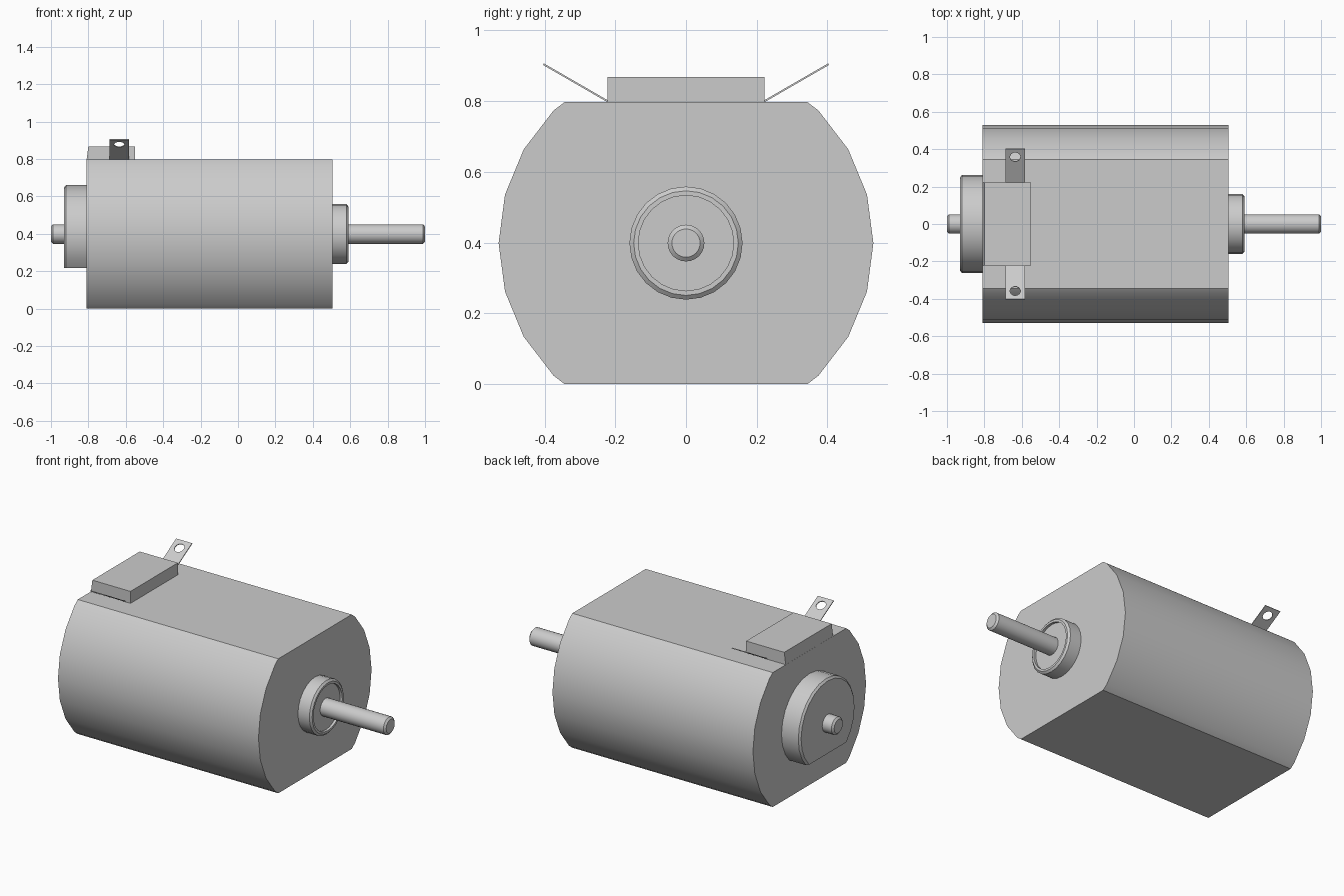
import bpy, bmesh, math
from mathutils import Vector, Matrix

cube = bpy.data.objects.get("Cube")
if cube:
    bpy.data.objects.remove(cube, do_unlink=True)

AXIS_Z = 0.3985   # height of the motor axis
TOP = 2 * AXIS_Z  # flat top of the can

metal = bpy.data.materials.new("plain_grey")
metal.use_nodes = True
GREY = (0.6, 0.6, 0.6, 1)
metal.diffuse_color = GREY
metal.node_tree.nodes["Principled BSDF"].inputs["Base Color"].default_value = GREY


def finish(name, bm):
    bmesh.ops.recalc_face_normals(bm, faces=bm.faces)
    mesh = bpy.data.meshes.new(name)
    bm.to_mesh(mesh)
    bm.free()
    mesh.materials.append(metal)
    mesh.shade_smooth()
    mesh.set_sharp_from_angle(angle=math.radians(30))
    obj = bpy.data.objects.new(name, mesh)
    bpy.context.collection.objects.link(obj)
    return obj


def lathe(name, profile, flats=(), segments=24):
    """Turn (x, radius) pairs about the motor axis; flats are z offsets to cut at."""
    bm = bmesh.new()
    rings = []
    for x, r in profile:
        angles = [2 * math.pi * i / segments for i in range(segments)]
        rings.append([bm.verts.new((x, r * math.cos(a), AXIS_Z + r * math.sin(a)))
                      for a in angles])
    for a, b in zip(rings, rings[1:]):
        for i in range(segments):
            j = (i + 1) % segments
            bm.faces.new((a[i], a[j], b[j], b[i]))
    bm.faces.new(rings[0])
    bm.faces.new(rings[-1])
    for z in flats:
        bmesh.ops.bisect_plane(
            bm, geom=bm.verts[:] + bm.edges[:] + bm.faces[:],
            plane_co=(0, 0, AXIS_Z + z), plane_no=(0, 0, math.copysign(1, z)),
            clear_outer=True)
        bmesh.ops.holes_fill(bm, edges=[e for e in bm.edges if e.is_boundary])
    return finish(name, bm)


# Can with flat top and bottom
lathe("motor_can", [(-0.81, 0.53), (0.505, 0.53)], flats=(AXIS_Z, -AXIS_Z))

# Shaft through both ends, with chamfered tips
lathe("shaft", [(-1, 0.04), (-0.99, 0.052), (0.99, 0.052), (1, 0.04)])

# Front bearing boss with a shallow recess
lathe("front_bearing", [(0.5, 0.16), (0.58, 0.16), (0.59, 0.148),
                        (0.59, 0.135), (0.575, 0.135)])

# Rear bearing boss with a flat underside
lathe("rear_bearing", [(-0.93, 0.25), (-0.92, 0.262), (-0.805, 0.262)],
      flats=(-0.18,))

# Terminal block with a slightly sloping rear face
bm = bmesh.new()
outline = [(-0.81, TOP - 0.005), (-0.55, TOP - 0.005), (-0.55, 0.868), (-0.8, 0.868)]
face = bm.faces.new([bm.verts.new((x, -0.222, z)) for x, z in outline])
ext = bmesh.ops.extrude_face_region(bm, geom=[face])
moved = [v for v in ext["geom"] if isinstance(v, bmesh.types.BMVert)]
bmesh.ops.translate(bm, verts=moved, vec=(0, 0.444, 0))
finish("terminal_block", bm)


def terminal(name, side):
    """Thin tab with a round hole, rising outward at thirty degrees."""
    half, length, hole_at, hole_r, thick = 0.052, 0.211, 0.16, 0.028, 0.005
    n = 16
    bm = bmesh.new()
    inner, outer = [], []
    for i in range(n):
        a = 2 * math.pi * (i + 0.5) / n
        c, s = math.cos(a), math.sin(a)
        inner.append(bm.verts.new((hole_r * c, hole_at + hole_r * s, 0)))
        # Project the same direction onto the rectangular rim
        reach_y = (length - hole_at) if s > 0 else hole_at
        u, v = abs(c) / half, abs(s) / reach_y
        k = 1 / max(u, v)
        outer.append(bm.verts.new((k * c, hole_at + k * s, 0)))
    for i in range(n):
        j = (i + 1) % n
        loop = [inner[i], outer[i]]
        a, b = outer[i].co, outer[j].co
        # Add the rim corner where neighbouring points lie on different sides
        if abs(a.x - b.x) > 1e-5 and abs(a.y - b.y) > 1e-5:
            x = math.copysign(half, a.x)
            y = length if a.y + b.y > 2 * hole_at else 0
            loop.append(bm.verts.new((x, y, 0)))
        bm.faces.new(loop + [outer[j], inner[j]])
    ext = bmesh.ops.extrude_face_region(bm, geom=bm.faces[:])
    moved = [v for v in ext["geom"] if isinstance(v, bmesh.types.BMVert)]
    bmesh.ops.translate(bm, verts=moved, vec=(0, 0, thick))
    bmesh.ops.rotate(bm, verts=bm.verts, cent=Vector(),
                     matrix=Matrix.Rotation(math.radians(30), 3, "X"))
    bmesh.ops.translate(bm, verts=bm.verts, vec=(-0.635, 0.222, TOP))
    bmesh.ops.scale(bm, verts=bm.verts, vec=(1, side, 1))
    finish(name, bm)


terminal("left_terminal", 1)
terminal("right_terminal", -1)
